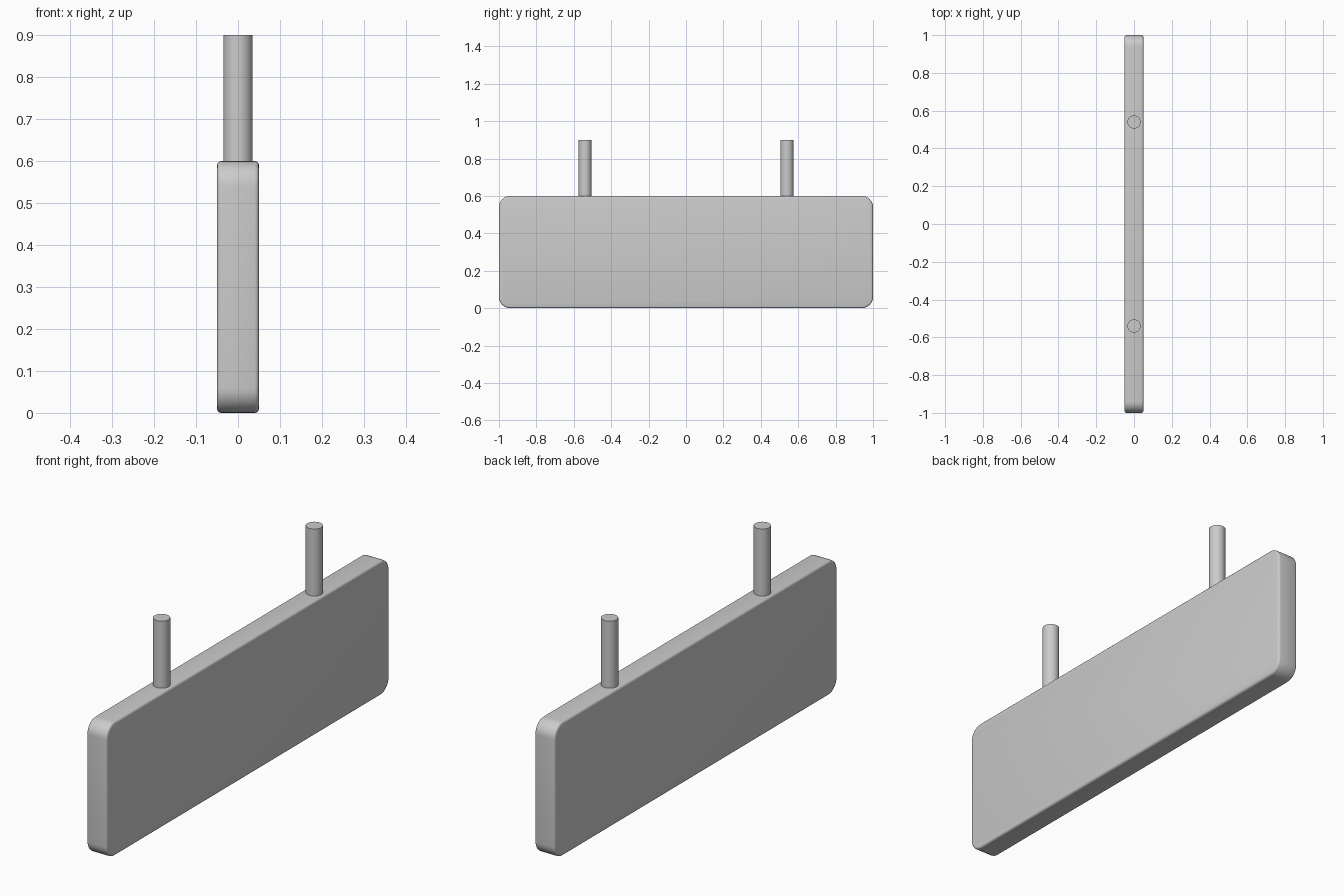
import bpy, bmesh, math
from mathutils import Matrix, Vector

THICK, LENGTH, HEIGHT = 0.1, 2.0, 0.6
ROD_R, ROD_TOP, ROD_Y = 0.035, 0.9, 0.54
EMBED = 0.01

cube = bpy.data.objects.get("Cube")
if cube:
    bpy.data.objects.remove(cube, do_unlink=True)


def finish(name, bm):
    """Turn a bmesh into a smooth-shaded object with sharp corners kept."""
    mesh = bpy.data.meshes.new(name)
    bm.to_mesh(mesh)
    bm.free()
    obj = bpy.data.objects.new(name, mesh)
    bpy.context.collection.objects.link(obj)
    bpy.ops.object.select_all(action="DESELECT")
    obj.select_set(True)
    bpy.context.view_layer.objects.active = obj
    bpy.ops.object.shade_smooth_by_angle(angle=math.radians(35))
    return obj


# Sign board: slab with rounded corners and softened face rims
bm = bmesh.new()
bmesh.ops.create_cube(bm, size=1)
bmesh.ops.scale(bm, vec=Vector((THICK, LENGTH, HEIGHT)), verts=bm.verts)
bmesh.ops.translate(bm, vec=Vector((0, 0, HEIGHT / 2)), verts=bm.verts)
corners = [e for e in bm.edges if abs(e.verts[0].co.x - e.verts[1].co.x) > THICK / 2]
bmesh.ops.bevel(bm, geom=corners, offset=0.06, offset_type="OFFSET",
                segments=8, profile=0.5, affect="EDGES")
rims = [e for e in bm.edges if abs(e.verts[0].co.x - e.verts[1].co.x) < THICK / 2]
bmesh.ops.bevel(bm, geom=rims, offset=0.01, offset_type="OFFSET",
                segments=3, profile=0.5, affect="EDGES")
finish("sign_board", bm)

# Pair of hanging rods
rod_len = ROD_TOP - HEIGHT + EMBED
for name, side in (("front_rod", -1), ("back_rod", 1)):
    bm = bmesh.new()
    place = Matrix.Translation((0, side * ROD_Y, ROD_TOP - rod_len / 2))
    bmesh.ops.create_cone(bm, cap_ends=True, segments=32, radius1=ROD_R,
                          radius2=ROD_R, depth=rod_len, matrix=place)
    finish(name, bm)
